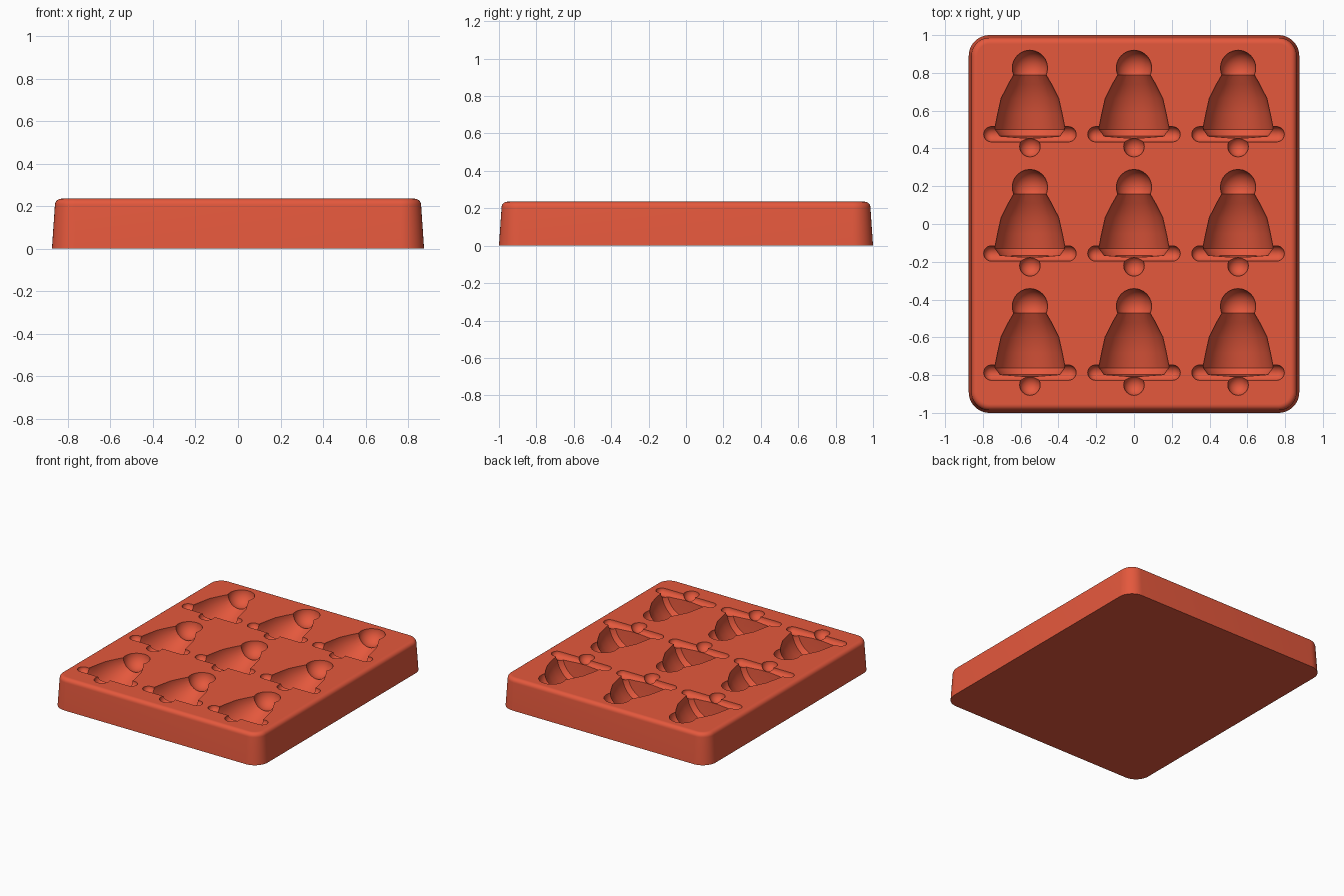
import bpy, bmesh, math

cube = bpy.data.objects.get("Cube")
if cube:
    bpy.data.objects.remove(cube, do_unlink=True)

TOP = 0.235          # height of the tray's upper face
HALF_X, HALF_Y, CORNER = 0.875, 1.0, 0.11

# Single material
clay = bpy.data.materials.new("terracotta_red")
clay.use_nodes = True
colour = (0.78, 0.098, 0.046, 1)
clay.diffuse_color = colour
clay.node_tree.nodes["Principled BSDF"].inputs["Base Color"].default_value = colour


def make_object(name, bm):
    bmesh.ops.recalc_face_normals(bm, faces=bm.faces[:])
    mesh = bpy.data.meshes.new(name)
    bm.to_mesh(mesh)
    bm.free()
    mesh.materials.append(clay)
    obj = bpy.data.objects.new(name, mesh)
    bpy.context.collection.objects.link(obj)
    return obj


def loft(bm, rings):
    """Skin closed rings of points and cap both ends."""
    loops = [[bm.verts.new(p) for p in ring] for ring in rings]
    for a, b in zip(loops, loops[1:]):
        for i in range(len(a)):
            j = (i + 1) % len(a)
            bm.faces.new((a[i], a[j], b[j], b[i]))
    bm.faces.new(loops[0])
    bm.faces.new(loops[-1])


def rounded_rectangle(inset, z, steps=10):
    r = CORNER - inset
    cx, cy = HALF_X - CORNER, HALF_Y - CORNER
    points = []
    for quarter, (sx, sy) in enumerate([(1, 1), (-1, 1), (-1, -1), (1, -1)]):
        for i in range(steps + 1):
            a = (quarter + i / steps) * math.pi / 2
            points.append((sx * cx + r * math.cos(a), sy * cy + r * math.sin(a), z))
    return points


def lathe(bm, profile, centre, axis, sides=32):
    """Revolve (radius, distance) pairs about a horizontal axis at the tray top."""
    rings = []
    for radius, along in profile:
        ring = []
        for i in range(sides):
            a = (i + 0.5) * math.tau / sides
            across, up = radius * math.cos(a), radius * math.sin(a)
            dx, dy = (across, along) if axis == "y" else (along, across)
            ring.append((centre[0] + dx, centre[1] + dy, TOP + up))
        rings.append(ring)
    loft(bm, rings)


def arc(radius, start, end, offset=0, steps=12):
    """Profile points on a circle, from angle start to end in degrees."""
    angles = [math.radians(start + (end - start) * i / steps) for i in range(steps + 1)]
    return [(radius * math.cos(a), offset + radius * math.sin(a)) for a in angles]


# Tray body: tapered walls with a rounded upper edge
bm = bmesh.new()
EDGE, TAPER = 0.03, 0.014
rings = [rounded_rectangle(0, 0), rounded_rectangle(TAPER, TOP - EDGE)]
for i in range(1, 7):
    a = i / 6 * math.pi / 2
    rings.append(rounded_rectangle(TAPER + EDGE * (1 - math.cos(a)),
                                   TOP - EDGE * (1 - math.sin(a))))
rings.append(rounded_rectangle(TAPER + EDGE + 0.003, TOP))
loft(bm, rings)
tray = make_object("mould_tray", bm)

# Bell cutter: body, domed crown, rim roll and clapper ball, in a 3 by 3 grid
body = [(0.05, -0.02), (0.165, -0.01), (0.188, 0.025), (0.172, 0.105),
        (0.153, 0.19), (0.115, 0.265), (0.086, 0.315), (0.07, 0.355)]
crown = arc(0.094, -88, 88, 0.351)
rim = arc(0.041, -88, 0, -0.204, 6) + arc(0.041, 0, 88, 0.204, 6)
clapper = arc(0.055, -88, 88, -0.065)

bm = bmesh.new()
for column in (-1, 0, 1):
    for row in (-1, 0, 1):
        centre = (column * 0.551, 0.475 - 0.631 * (1 - row))
        lathe(bm, body, centre, "y")
        lathe(bm, crown, centre, "y")
        lathe(bm, rim, centre, "x", 24)
        lathe(bm, clapper, centre, "y", 24)
cutter = make_object("bell_cutter", bm)
cutter.hide_render = True

# Carve the cavities, then drop the cutter
cut = tray.modifiers.new("bell_cavities", "BOOLEAN")
cut.operation = "DIFFERENCE"
cut.solver = "EXACT"
cut.use_self = True
cut.object = cutter
bpy.ops.object.select_all(action="DESELECT")
tray.select_set(True)
bpy.context.view_layer.objects.active = tray
bpy.ops.object.modifier_apply(modifier=cut.name)
bpy.data.objects.remove(cutter, do_unlink=True)
bpy.ops.object.shade_smooth_by_angle(angle=math.radians(35))
